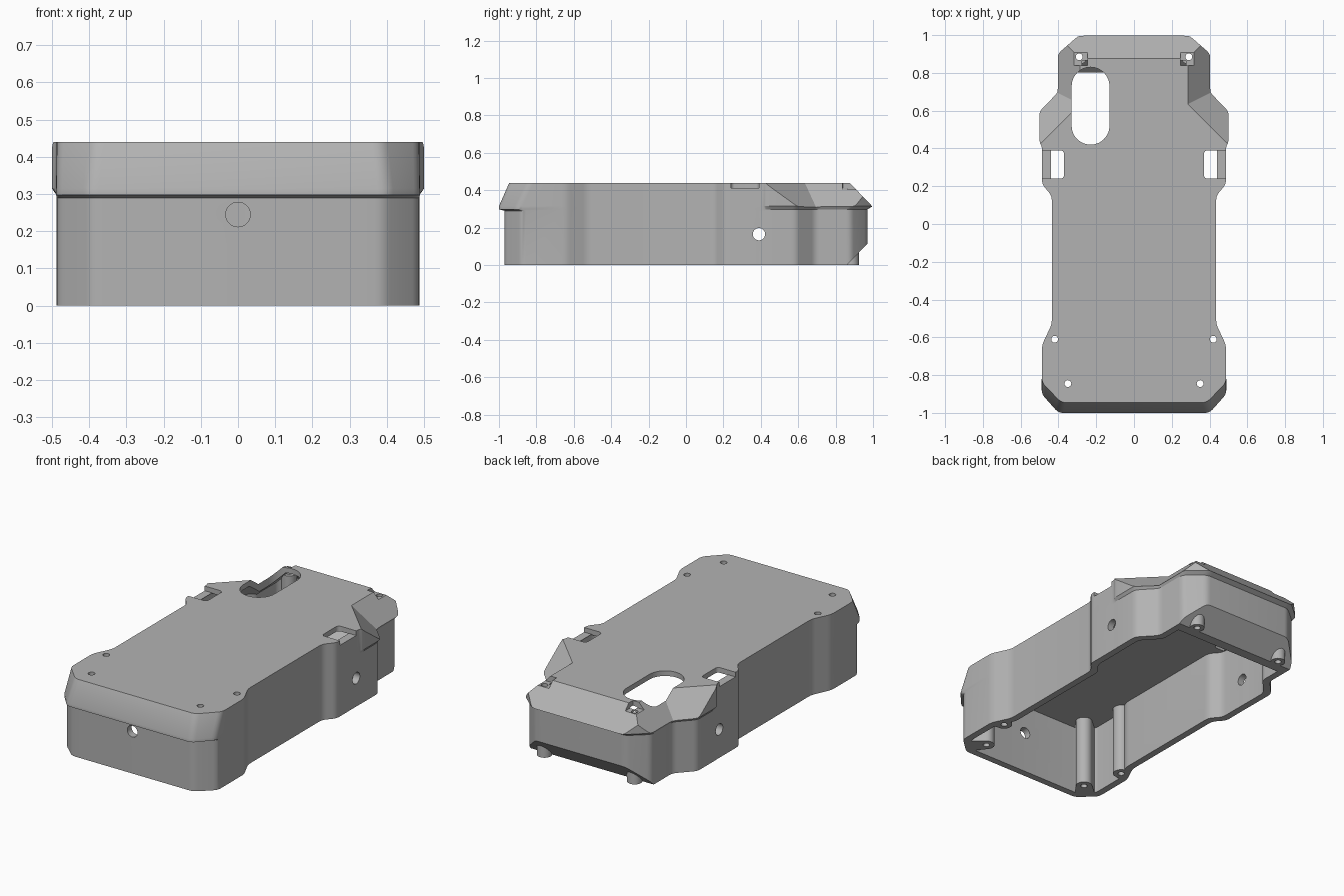
import bpy, bmesh, math
from mathutils import Vector

if "Cube" in bpy.data.objects:
    bpy.data.objects.remove(bpy.data.objects["Cube"], do_unlink=True)

grey = bpy.data.materials.new("matte grey")
grey.use_nodes = True
grey.diffuse_color = (0.45, 0.45, 0.45, 1)
grey.node_tree.nodes["Principled BSDF"].inputs["Base Color"].default_value = (0.45, 0.45, 0.45, 1)


def finish(name, bm):
    bmesh.ops.recalc_face_normals(bm, faces=bm.faces[:])
    mesh = bpy.data.meshes.new(name)
    bm.to_mesh(mesh)
    bm.free()
    obj = bpy.data.objects.new(name, mesh)
    obj.data.materials.append(grey)
    bpy.context.collection.objects.link(obj)
    return obj


def hull(name, points):
    """Convex solid around the points."""
    bm = bmesh.new()
    for p in points:
        bm.verts.new(p)
    res = bmesh.ops.convex_hull(bm, input=bm.verts[:])
    junk = {v for v in res["geom_interior"] + res["geom_unused"] if isinstance(v, bmesh.types.BMVert)}
    bmesh.ops.delete(bm, geom=list(junk), context="VERTS")
    bmesh.ops.dissolve_limit(bm, angle_limit=0.01, verts=bm.verts[:], edges=bm.edges[:])
    return finish(name, bm)


def column(name, circles, z0, z1, n=24):
    """Upright prism wrapped around circles given as x, y, radius."""
    turns = [math.tau * i / n for i in range(n)]
    return hull(name, [(x + r * math.cos(a), y + r * math.sin(a), z)
                       for x, y, r in circles for a in turns for z in (z0, z1)])


def combine(target, tool, operation="DIFFERENCE"):
    mod = target.modifiers.new("combine", "BOOLEAN")
    mod.object, mod.operation, mod.solver = tool, operation, "EXACT"
    bpy.context.view_layer.objects.active = target
    bpy.ops.object.modifier_apply(modifier=mod.name)
    bpy.data.objects.remove(tool, do_unlink=True)


def rounded(half, r=0.025, steps=4):
    """Mirror a half outline and round its corners."""
    pts = [Vector(p) for p in half]
    pts += [Vector((-p.x, p.y)) for p in reversed(pts)]
    out = []
    for i, p in enumerate(pts):
        a, b = pts[i - 1] - p, pts[(i + 1) % len(pts)] - p
        a = p + a.normalized() * min(r, a.length * 0.4)
        b = p + b.normalized() * min(r, b.length * 0.4)
        for k in range(steps + 1):
            t = k / steps
            out.append(a * (1 - t) ** 2 + p * 2 * t * (1 - t) + b * t * t)
    return out


def inset(half, d):
    """Move a half outline inward by d."""
    pts = [Vector(p) for p in half]
    full = [Vector((-pts[0].x, pts[0].y))] + pts + [Vector((-pts[-1].x, pts[-1].y))]
    out = []
    for a, p, b in zip(full, full[1:], full[2:]):
        u, v = (p - a).normalized(), (b - p).normalized()
        n1, n2 = Vector((-u.y, u.x)), Vector((-v.y, v.x))
        out.append(p + (n1 + n2) * d / (1 + n1.dot(n2)))
    return out


def loft(name, rings):
    bm = bmesh.new()
    loops = [[bm.verts.new((p.x, p.y, z)) for p in rounded(half)] for half, z in rings]
    for lo, hi in zip(loops, loops[1:]):
        for i in range(len(lo)):
            bm.faces.new((lo[i - 1], lo[i], hi[i], hi[i - 1]))
    bm.faces.new(loops[0])
    bm.faces.new(loops[-1])
    return finish(name, bm)


# Half outlines, front to back: wall, overhanging lid edge, lid top
wall = [(.39, -.97), (.487, -.88), (.487, -.64), (.435, -.53), (.435, .15), (.487, .21),
        (.487, .41), (.488, .44), (.488, .59), (.395, .69), (.395, .88), (.29, .97)]
back = [(.487, -.64), (.435, -.53), (.435, .15), (.487, .21), (.487, .41),
        (.5, .43), (.5, .6), (.405, .7), (.405, .9), (.29, 1)]
edge = [(.4, -1), (.489, -.9)] + back
lid = [(.385, -.945), (.487, -.84)] + back
under = edge[:2] + wall[2:]


def facet_tools(shift):
    """Cutters for the sloping facets, moved inward by shift for the cavity."""
    k = shift
    tools = []
    for s in (1, -1):
        pts = []
        for t in (-.6, 1.1):
            v = Vector((.285 + .12 * t - .8 * k, .635 + .06 * t, .44 - .13 * t - k))
            pts += [v, v + Vector((0, 1, 0)), v + Vector((1, -1, 0))]
        tools.append(hull("side_facet", [(s * p.x, p.y, p.z) for p in pts]))

    def bar(name, profile, dy, dz):
        return hull(name, [(x, y + dy, z + dz) for x in (-.7, .7) for y, z in profile])
    tools.append(bar("rear_facet", [(.779, .54), (1.04, .268), (1.3, .54)], -.8 * k, -k))
    tools.append(bar("rear_under_chamfer", [(.765, -.1), (1.033, .18), (1.3, -.1)], -1.2 * k, 1.2 * k))
    return tools


# Outer body
shell = loft("enclosure_shell", [(wall, 0), (wall, .29), (under, .298), (edge, .315), (lid, .44)])
for tool in facet_tools(0):
    combine(shell, tool)

# Hollow inside, leaving columns for the front screws
inner = inset(wall, .04)
cavity = loft("cavity", [(inner, -.08), (inner, .41)])
for tool in facet_tools(.025):
    combine(cavity, tool)
for s in (1, -1):
    combine(cavity, column("corner_column", [(s * .35, -.845, .045), (s * .45, -.95, .06)], -.2, .6))
    combine(cavity, column("waist_column", [(s * .42, -.61, .045), (s * .52, -.61, .06)], -.2, .6))
combine(shell, cavity)

for s in (1, -1):
    # Rear screw posts with square recesses above
    combine(shell, column("rear_post", [(s * .29, .885, .04)], 0, .38), "UNION")
    combine(shell, column("rear_recess", [(s * x, y, .002) for x in (.247, .335) for y in (.84, .925)], .405, .6))
    # Screw holes
    for x, y in ((.35, -.845), (.42, -.61), (.29, .885)):
        combine(shell, column("screw_hole", [(s * x, y, .018)], -.2, .7))
    # Strap slots and the lowered bar beside them
    combine(shell, column("strap_slot", [(s * .39, .26, .02), (s * .39, .37, .02),
                                         (s * .438, .242, .002), (s * .438, .388, .002)], .33, .6))
    combine(shell, column("strap_notch", [(s * x, y, .002) for x in (.43, .6) for y in (.242, .388)], .413, .6))

# Long window in the lid
combine(shell, column("lid_window", [(-.23, .52, .1), (-.23, .73, .1)], .2, .6, 48))


def bore(name, a, b, r=.033, n=32):
    """Horizontal round cutter from a to b."""
    a, b = Vector(a), Vector(b)
    side = (b - a).normalized().cross(Vector((0, 0, 1)))
    return hull(name, [p + r * (side * math.cos(math.tau * i / n) + Vector((0, 0, math.sin(math.tau * i / n))))
                       for p in (a, b) for i in range(n)])


# Round openings through the side walls and the front wall
combine(shell, bore("side_opening", (-.7, .39, .165), (.7, .39, .165)))
combine(shell, bore("front_opening", (0, -1.2, .245), (0, -.8, .245)))

bpy.ops.object.select_all(action="DESELECT")
shell.select_set(True)
bpy.context.view_layer.objects.active = shell
bpy.ops.object.shade_smooth_by_angle(angle=math.radians(25))
